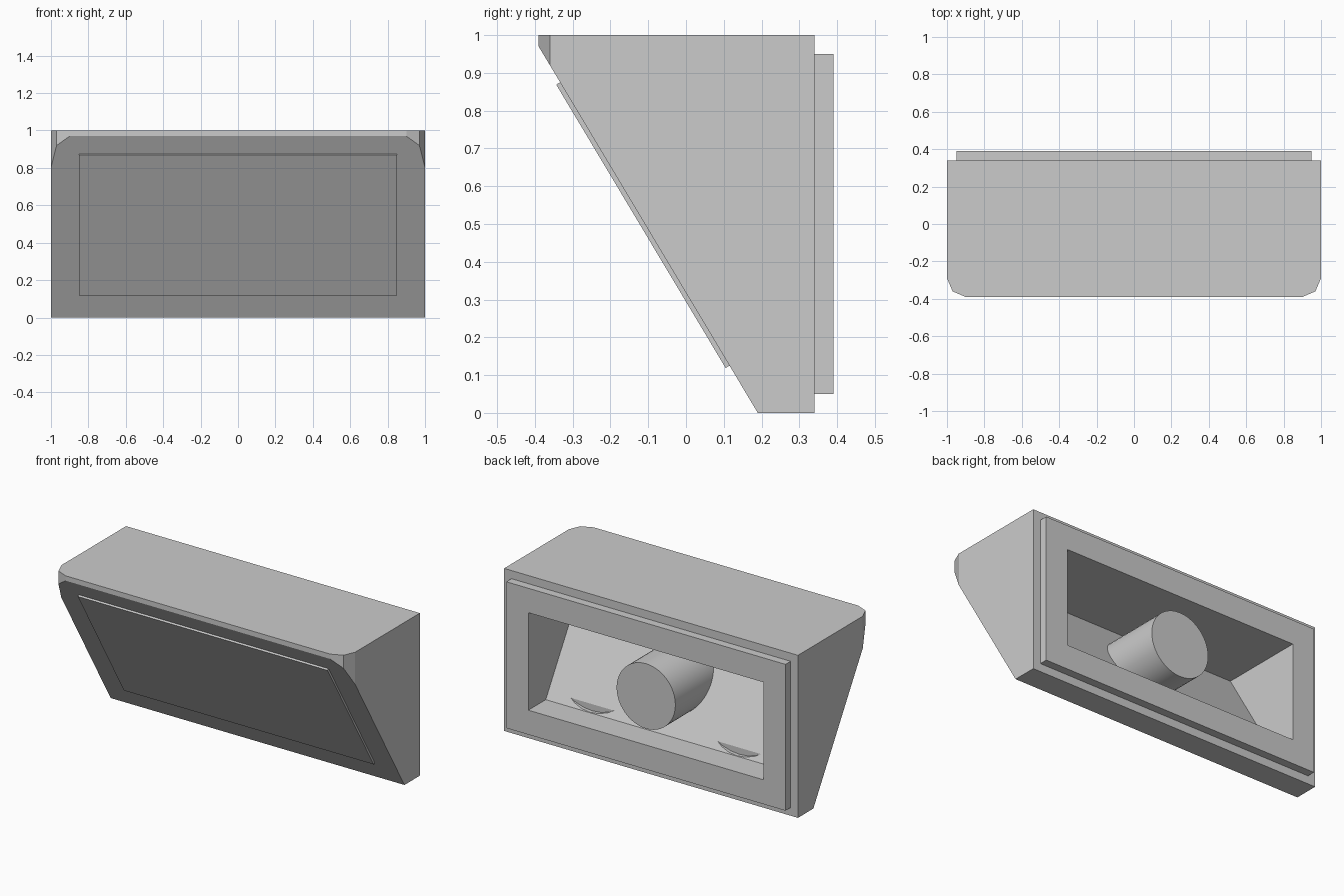
import bpy, bmesh, math
from mathutils import Vector, Matrix

if "Cube" in bpy.data.objects:
    bpy.data.objects.remove(bpy.data.objects["Cube"])

LEAN = 0.598                      # forward lean of the front per unit of height
TILT = math.atan(LEAN)

grey = bpy.data.materials.new("light_grey")
grey.use_nodes = True
grey.diffuse_color = (0.6, 0.6, 0.6, 1)
grey.node_tree.nodes["Principled BSDF"].inputs["Base Color"].default_value = (0.6, 0.6, 0.6, 1)


def finish(bm, name):
    bmesh.ops.recalc_face_normals(bm, faces=bm.faces)
    mesh = bpy.data.meshes.new(name)
    bm.to_mesh(mesh)
    bm.free()
    mesh.materials.append(grey)
    obj = bpy.data.objects.new(name, mesh)
    bpy.context.collection.objects.link(obj)
    return obj


def prism(points, shift):
    """Extrude a flat outline along the shift vector."""
    bm = bmesh.new()
    face = bm.faces.new([bm.verts.new(p) for p in points])
    new = bmesh.ops.extrude_face_region(bm, geom=[face])["geom"]
    bmesh.ops.translate(bm, vec=shift, verts=[v for v in new if isinstance(v, bmesh.types.BMVert)])
    return bm


def box(size, matrix):
    bm = bmesh.new()
    bmesh.ops.create_cube(bm, size=1, matrix=matrix @ Matrix.Diagonal((*size, 1)))
    return bm


def cylinder(radius, x, y_front, y_back, segments):
    """Round bar running front to back at mid height."""
    place = Matrix.Translation((x, (y_front + y_back) / 2, 0.5)) @ Matrix.Rotation(math.pi / 2, 4, "X")
    bm = bmesh.new()
    bmesh.ops.create_cone(bm, cap_ends=True, segments=segments, radius1=radius, radius2=radius,
                          depth=y_back - y_front, matrix=place)
    return bm


def cut(obj, cutter):
    mod = obj.modifiers.new("cut", "BOOLEAN")
    mod.operation, mod.solver, mod.object = "DIFFERENCE", "EXACT", cutter
    bpy.context.view_layer.objects.active = obj
    bpy.ops.object.modifier_apply(modifier=mod.name)


# Housing: rounded footprint sliced by the leaning front plane
right = [(-1, 0.34), (-1, -0.29), (-0.97, -0.36), (-0.9, -0.39)]
outline = right + [(-x, y) for x, y in reversed(right)]
bm = prism([(x, y, 0) for x, y in outline], Vector((0, 0, 1)))
cutaway = bmesh.ops.bisect_plane(bm, geom=bm.verts[:] + bm.edges[:] + bm.faces[:],
                                 plane_co=(0, 0.19, 0), plane_no=(0, -1, -LEAN), clear_outer=True)
bmesh.ops.holes_fill(bm, edges=[e for e in bm.edges if e.is_boundary])
housing = finish(bm, "housing")

# Raised frame on the back
back_frame = finish(box((1.9, 0.05, 0.9), Matrix.Translation((0, 0.365, 0.5))), "back_frame")

# Hollow opened from the back, with two shallow round recesses in its sloping wall
profile = [(0.5, 0.2), (0.34 - LEAN * 0.2, 0.2), (0.34 - LEAN * 0.8, 0.8), (0.5, 0.8)]
hollow = finish(prism([(-0.8, y, z) for y, z in profile], Vector((1.6, 0, 0))), "hollow_cutter")
cutters = [hollow]
cut(back_frame, hollow)
cut(housing, hollow)
for x in (-0.5, 0.5):
    recess = finish(cylinder(0.298, x, 0.195, 0.45, 32), "recess_cutter")
    cut(housing, recess)
    cutters.append(recess)
for cutter in cutters:
    bpy.data.objects.remove(cutter)

# Central drum, its front end sheared to sit in the sloping wall
bm = cylinder(0.2, 0, 0, 0.389, 48)
for v in bm.verts:
    if v.co.y < 0.1:
        v.co.y = 0.32 - LEAN * v.co.z
drum = finish(bm, "drum")
bpy.ops.object.select_all(action="DESELECT")
drum.select_set(True)
bpy.context.view_layer.objects.active = drum
bpy.ops.object.shade_smooth_by_angle(angle=math.radians(30))

# Thin panel lying on the leaning front
panel_place = Matrix.Translation((0, 0.19 - LEAN * 0.5, 0.5)) @ Matrix.Rotation(TILT, 4, "X")
finish(box((1.7, 0.024, 0.75 / math.cos(TILT)), panel_place), "front_panel")
